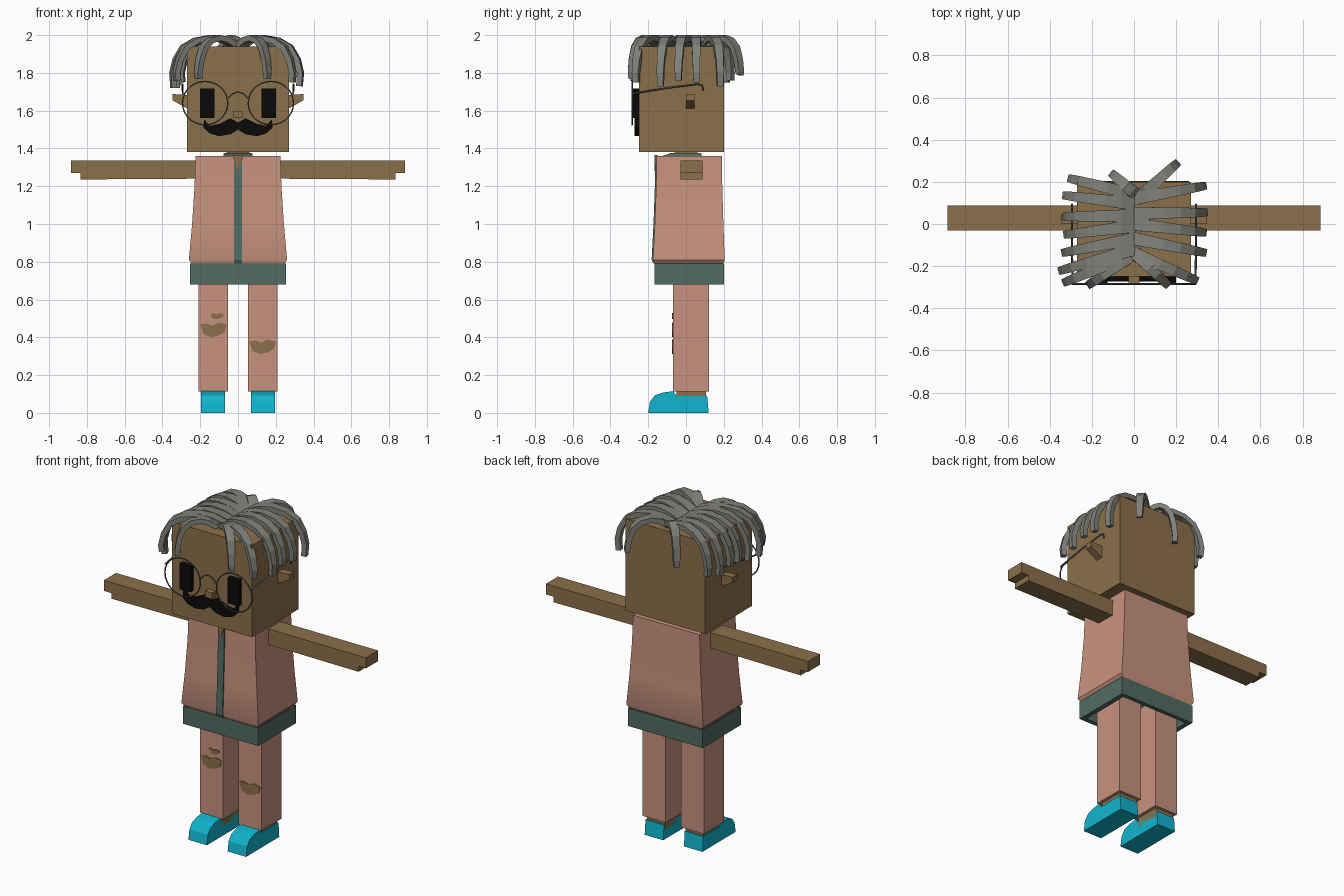
import bpy, bmesh, math
from mathutils import Vector

cube = bpy.data.objects.get("Cube")
if cube:
    bpy.data.objects.remove(cube, do_unlink=True)


def material(name, rgb):
    m = bpy.data.materials.new(name)
    m.use_nodes = True
    m.diffuse_color = (*rgb, 1)
    bsdf = next(n for n in m.node_tree.nodes if n.type == 'BSDF_PRINCIPLED')
    bsdf.inputs["Base Color"].default_value = (*rgb, 1)
    return m


SKIN = material("brown skin", (0.26, 0.16, 0.07))
PINK = material("pink cloth", (0.58, 0.29, 0.21))
GREEN = material("dark green trim", (0.085, 0.15, 0.125))
CYAN = material("cyan shoe", (0.005, 0.46, 0.62))
GREY = material("grey hair", (0.22, 0.22, 0.20))
METAL = material("dark metal", (0.1, 0.1, 0.1))
BLACK = material("black", (0.003, 0.003, 0.003))


def finish(name, bm, mat, smooth=False):
    bmesh.ops.recalc_face_normals(bm, faces=bm.faces)
    me = bpy.data.meshes.new(name)
    bm.to_mesh(me)
    bm.free()
    me.materials.append(mat)
    ob = bpy.data.objects.new(name, me)
    bpy.context.collection.objects.link(ob)
    if smooth:
        bpy.ops.object.select_all(action='DESELECT')
        ob.select_set(True)
        bpy.context.view_layer.objects.active = ob
        bpy.ops.object.shade_smooth_by_angle(angle=math.radians(30))
    return ob


def skin_rings(name, rings, mat, caps=True, smooth=False):
    """Bridge rings of points with quads."""
    bm = bmesh.new()
    loops = [[bm.verts.new(p) for p in r] for r in rings]
    for a, b in zip(loops, loops[1:]):
        n = len(a)
        for i in range(n):
            bm.faces.new((a[i], a[(i + 1) % n], b[(i + 1) % n], b[i]))
    if caps:
        bm.faces.new(loops[0])
        bm.faces.new(loops[-1])
    return finish(name, bm, mat, smooth)


def rect(z, x0, x1, y0, y1):
    return [(x0, y0, z), (x1, y0, z), (x1, y1, z), (x0, y1, z)]


def box(name, x0, x1, y0, y1, z0, z1, mat):
    return skin_rings(name, [rect(z0, x0, x1, y0, y1), rect(z1, x0, x1, y0, y1)], mat)


def plate(name, pts, y0, y1, mat):
    """Outline in x and z, given depth along y."""
    return skin_rings(name, [[(x, y, z) for x, z in pts] for y in (y0, y1)], mat)


def side_prism(name, pts, x0, x1, mat):
    """Outline in y and z, given width along x."""
    return skin_rings(name, [[(x, y, z) for y, z in pts] for x in (x0, x1)], mat)


def tube(name, pts, radius, mat, cyclic=False):
    cu = bpy.data.curves.new(name, 'CURVE')
    cu.dimensions = '3D'
    cu.bevel_depth = radius
    cu.bevel_resolution = 1
    cu.use_fill_caps = True
    sp = cu.splines.new('POLY')
    sp.points.add(len(pts) - 1)
    for p, co in zip(sp.points, pts):
        p.co = (*co, 1)
    sp.use_cyclic_u = cyclic
    cu.materials.append(mat)
    ob = bpy.data.objects.new(name, cu)
    bpy.context.collection.objects.link(ob)


# Jacket, zip, hem and collar
body = [(1.36, .225, -.155, .19), (1.2, .23, -.158, .192), (1.0, .243, -.165, .198),
        (.81, .26, -.175, .205), (.79, .245, -.165, .195)]
skin_rings("jacket", [rect(z, -w, w, a, b) for z, w, a, b in body], PINK, smooth=True)
skin_rings("jacket_zip", [rect(z, -.021, .021, a - .007, a + .02) for z, w, a, b in body], GREEN)
skin_rings("hem_band", [rect(.79, -.253, .253, -.167, .2), rect(.68, -.253, .253, -.167, .2),
                        rect(.68, -.225, .225, -.14, .175), rect(.79, -.225, .225, -.14, .175)],
           GREEN, caps=False)
skin_rings("collar", [rect(1.35, -.08, .08, -.154, .085), rect(1.376, -.075, .075, -.08, .08)], GREEN)
plate("throat", [(-.03, 1.365), (.03, 1.365), (0, 1.28)], -.167, -.15, SKIN)
box("neck", -.06, .06, -.06, .06, 1.3, 1.4, SKIN)

# Head with nose, eyes and moustache
box("head", -.27, .27, -.25, .2, 1.38, 1.94, SKIN)
box("nose", -.025, .025, -.285, -.25, 1.56, 1.598, SKIN)
half = [(.04, 1.56), (.1, 1.53), (.15, 1.52), (.18, 1.555), (.183, 1.51),
        (.15, 1.48), (.1, 1.465), (.04, 1.475)]
plate("moustache", [(0, 1.537)] + half + [(0, 1.5)] + [(-x, z) for x, z in reversed(half)],
      -.272, -.249, BLACK)

# Spectacle bridge
tube("spectacle_bridge", [(x, -.285, 1.70 - 12 * x * x) for x in (-.06, -.03, 0, .03, .06)],
     .004, METAL)

shoe = [(-.2, 0), (-.19, .06), (-.165, .093), (-.12, .108), (-.068, .115),
        (-.05, .09), (.112, .09), (.12, 0)]
arm = [(.2, 1.335), (.885, 1.335), (.885, 1.27), (.835, 1.27), (.835, 1.236), (.2, 1.24)]
ear = [(.26, 1.683), (.347, 1.688), (.347, 1.655), (.26, 1.607)]

for s, side in ((1, "left"), (-1, "right")):
    def flip(pts):
        return [(s * p[0], *p[1:]) for p in pts]

    plate(side + "_arm", flip(arm), -.03, .087, SKIN)
    plate(side + "_ear", flip(ear), 0, .045, SKIN)
    box(side + "_eye", s * .125, s * .2, -.28, -.249, 1.56, 1.717, BLACK)
    # Legs and shoes
    box(side + "_trouser_leg", s * .052, s * .208, -.07, .122, .113, .795, PINK)
    box(side + "_ankle", s * .07, s * .19, -.05, .105, .06, .12, SKIN)
    side_prism(side + "_shoe", shoe, s * .07, s * .195, CYAN)
    # Spectacle rims and temples
    ring = [(.174 + .12 * math.cos(math.tau * i / 28), -.285, 1.64 + .115 * math.sin(math.tau * i / 28))
            for i in range(28)]
    tube(side + "_spectacle_rim", flip(ring), .004, METAL, True)
    temple = [(.292, -.285, 1.69), (.294, -.1, 1.72), (.294, .06, 1.74),
              (.294, .085, 1.735), (.294, .092, 1.705)]
    tube(side + "_spectacle_temple", flip(temple), .005, METAL)


# Torn knee patches
def patch(name, cx, cz, w, h):
    outline = [(-1, .7), (-.6, .9), (-.1, .6), (.4, 1), (1, .75), (.85, -.3), (.4, -.8),
               (-.2, -1), (-.75, -.6)]
    plate(name, [(cx + a * w, cz + b * h) for a, b in outline], -.074, -.068, SKIN)


patch("right_knee_tear", -.13, .44, .07, .038)
patch("right_small_tear", -.11, .512, .035, .016)
patch("left_knee_tear", .13, .35, .07, .038)


# Hair locks, flat tapered strips that arch off the parting and hang down
def lock(name, start, end, tip_z, width=.062):
    shape = [(0, 1.95), (.2, 1.975), (.42, 1.985), (.65, 1.972), (.84, 1.935),
             (.95, 1.87), (1, 1.80), (.985, tip_z)]
    a, b = Vector((*start, 0)), Vector((*end, 0))
    pts = [a.lerp(b, h) + Vector((0, 0, z)) for h, z in shape]
    across = (b - a).cross(Vector((0, 0, 1))).normalized()
    rings = []
    for i, p in enumerate(pts):
        t = (pts[min(i + 1, len(pts) - 1)] - pts[max(i - 1, 0)]).normalized()
        up = across.cross(t).normalized() * .015
        w = across * width * (.5 - .035 * i)
        rings.append([p + w + up, p - w + up, p - w - up, p + w - up])
    skin_rings(name, rings, GREY)


right_locks = [((0, .14), (-.30, .215), 1.75), ((0, .095), (-.325, .135), 1.73),
               ((0, .04), (-.325, .035), 1.75), ((0, -.01), (-.32, -.05), 1.74),
               ((0, -.07), (-.33, -.135), 1.72), ((0, -.12), (-.345, -.22), 1.72),
               ((-.02, -.15), (-.325, -.275), 1.76), ((-.03, -.16), (-.21, -.285), 1.77),
               ((.01, .14), (-.1, .235), 1.76)]
left_locks = [((0, .12), (.33, .18), 1.73), ((0, .05), (.335, .055), 1.75),
              ((0, 0), (.33, -.04), 1.76), ((0, -.07), (.33, -.135), 1.73),
              ((0, -.14), (.29, -.265), 1.75), ((.02, -.15), (.155, -.285), 1.77),
              ((.03, .13), (.2, .285), 1.79)]
for side, locks in (("right", right_locks), ("left", left_locks)):
    for i, (start, end, tip) in enumerate(locks):
        lock(f"{side}_hair_lock_{i + 1}", start, end, tip)
